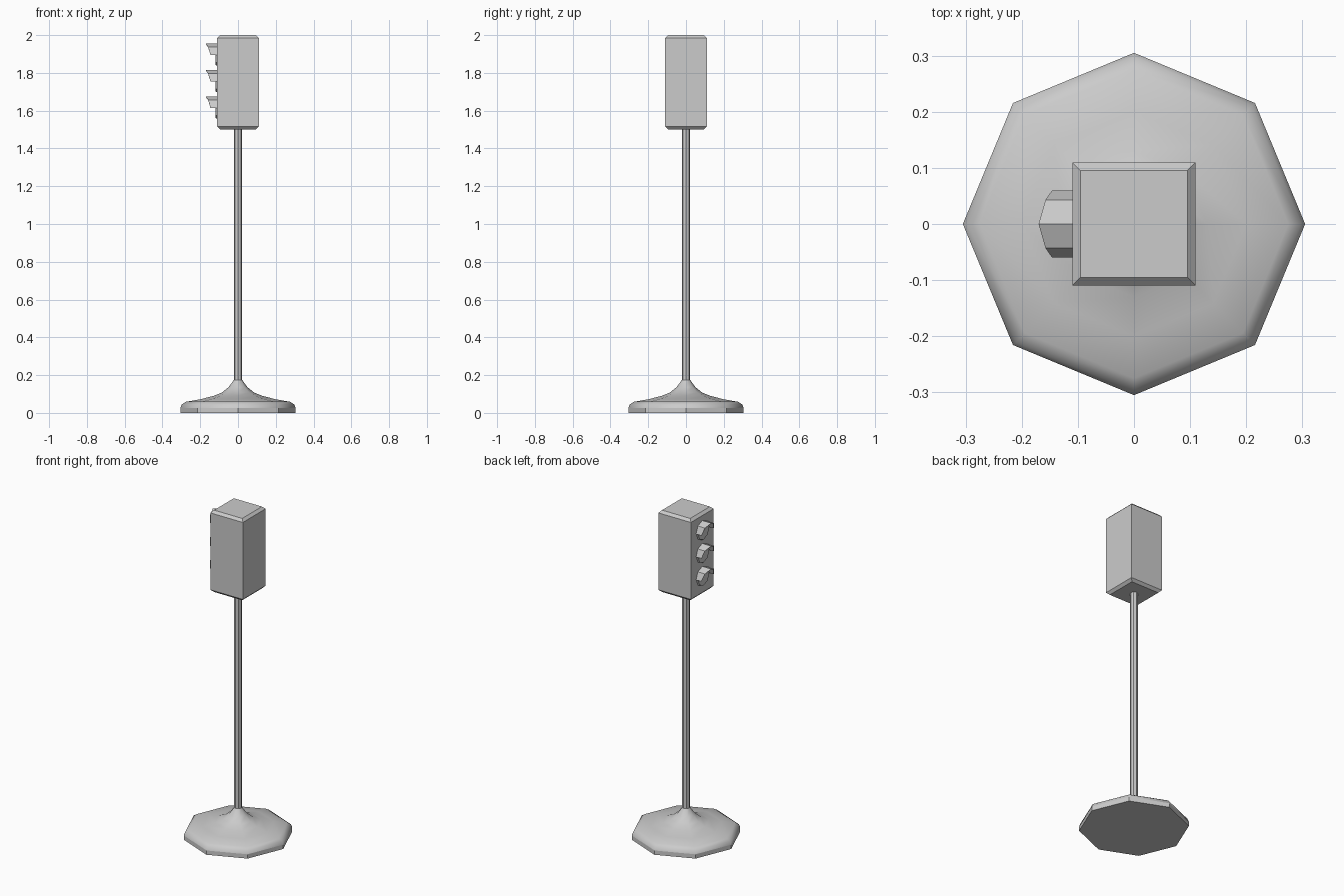
import bpy, bmesh
from math import sin, cos, pi

if "Cube" in bpy.data.objects:
    bpy.data.objects.remove(bpy.data.objects["Cube"])


def make_object(name, bm):
    bmesh.ops.recalc_face_normals(bm, faces=bm.faces)
    mesh = bpy.data.meshes.new(name)
    bm.to_mesh(mesh)
    bm.free()
    obj = bpy.data.objects.new(name, mesh)
    bpy.context.collection.objects.link(obj)
    return obj


def lathe(name, profile, sides=8, smooth_from=None):
    """Stack rings of (radius, z); bands from smooth_from upward are smooth."""
    bm = bmesh.new()
    rings = [[bm.verts.new((r * cos(2 * pi * i / sides), r * sin(2 * pi * i / sides), z))
              for i in range(sides)] for r, z in profile]
    for k, (a, b) in enumerate(zip(rings, rings[1:])):
        for i in range(sides):
            j = (i + 1) % sides
            face = bm.faces.new((a[i], a[j], b[j], b[i]))
            face.smooth = smooth_from is not None and k >= smooth_from
    bm.faces.new(rings[0][::-1])
    bm.faces.new(rings[-1])
    return make_object(name, bm)


# Octagonal foot with flat rim and smooth flared top
lathe("base", [(0.305, 0), (0.305, 0.026), (0.298, 0.045), (0.275, 0.059),
               (0.20, 0.072), (0.13, 0.09), (0.085, 0.108), (0.05, 0.136),
               (0.022, 0.175)], smooth_from=1)

# Pole
lathe("pole", [(0.022, 0.17), (0.022, 1.505)])

# Signal housing: square box chamfered at top and bottom
bm = bmesh.new()
rings = []
for h, z in [(0.095, 1.5), (0.11, 1.515), (0.11, 1.985), (0.095, 2.0)]:
    rings.append([bm.verts.new((x * h, y * h, z))
                  for x, y in [(-1, -1), (1, -1), (1, 1), (-1, 1)]])
for a, b in zip(rings, rings[1:]):
    for i in range(4):
        j = (i + 1) % 4
        bm.faces.new((a[i], a[j], b[j], b[i]))
bm.faces.new(rings[0])
bm.faces.new(rings[-1])
make_object("housing", bm)

# Three lamps, each an octagonal lens under a slanted half-octagon hood
R, WALL = 0.06, -0.11
DEPTHS = [0.036, 0.048, 0.06, 0.048, 0.036]
for label, zc in [("top", 1.895), ("middle", 1.755), ("bottom", 1.615)]:
    bm = bmesh.new()
    layers = []
    for r in (R, R - 0.003):
        back, front = [], []
        for i, d in enumerate(DEPTHS):
            y, z = r * cos(i * pi / 4), zc + r * sin(i * pi / 4)
            back.append(bm.verts.new((WALL + 0.002, y, z)))
            front.append(bm.verts.new((WALL - d, y, z)))
        layers.append((back, front))
    (ob, of), (ib, inf) = layers
    for i in range(4):
        for a, b in ((ob, of), (of, inf), (inf, ib), (ib, ob)):
            bm.faces.new((a[i], a[i + 1], b[i + 1], b[i]))
    for i in (0, 4):
        bm.faces.new((ob[i], of[i], inf[i], ib[i]))
    make_object(label + "_hood", bm)

    bm = bmesh.new()
    back, front = [[bm.verts.new((x, r * cos(i * pi / 4), zc + r * sin(i * pi / 4)))
                    for i in range(8)] for x, r in ((WALL + 0.002, 0.059), (WALL - 0.009, 0.054))]
    for i in range(8):
        j = (i + 1) % 8
        bm.faces.new((back[i], back[j], front[j], front[i]))
    bm.faces.new(back)
    bm.faces.new(front)
    make_object(label + "_lens", bm)
